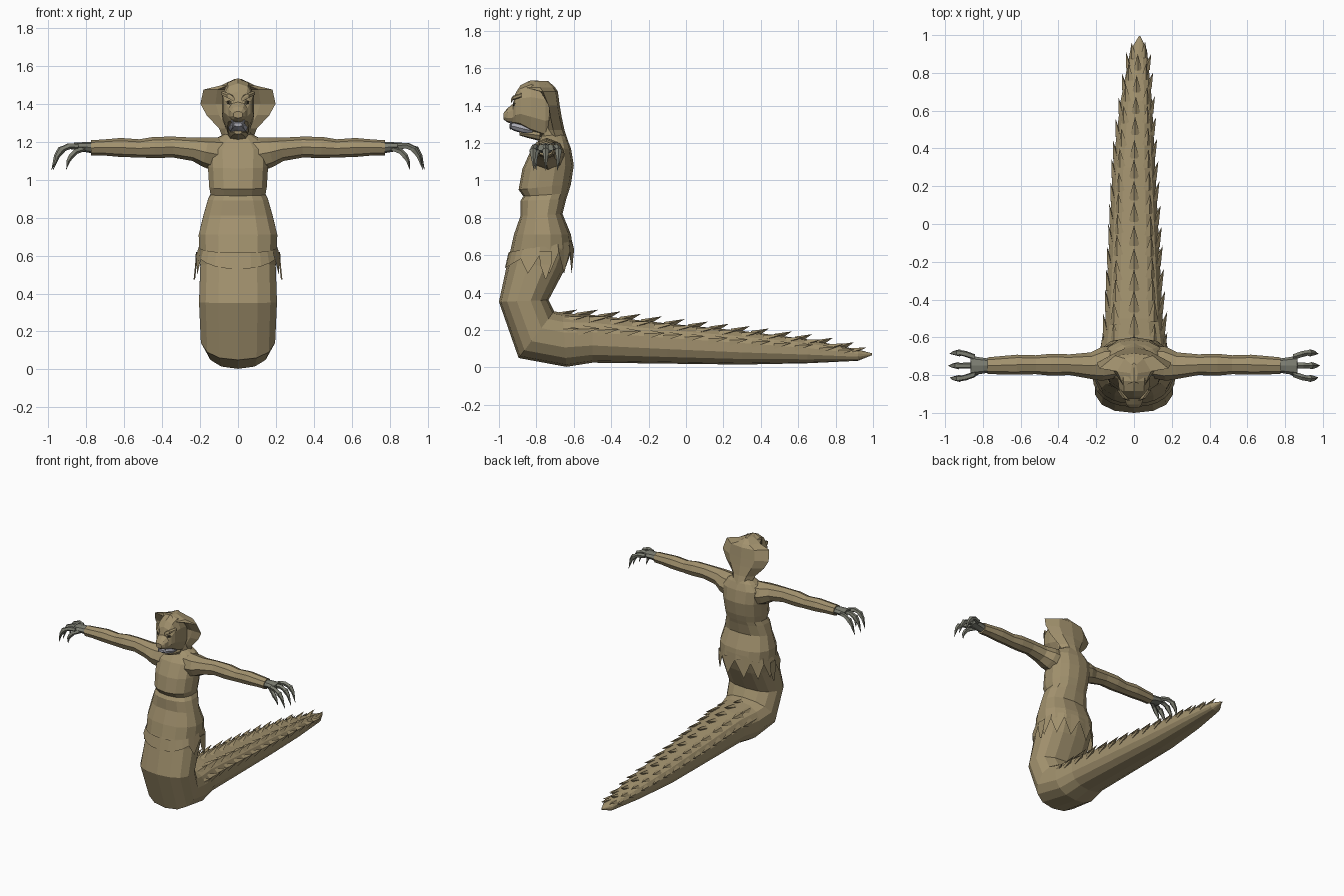
import bpy, bmesh, math, random
from mathutils import Vector as V
random.seed(4)

def material(name, rgb):
    m = bpy.data.materials.new(name)
    m.diffuse_color = (*rgb, 1)
    return m

TAN = material("tan hide", (0.36, 0.285, 0.155))
GREY = material("grey claw", (0.20, 0.205, 0.165))
PALE = material("pale jaw", (0.40, 0.40, 0.45))
DARK = material("dark eye", (0.06, 0.05, 0.03))

def finish(bm, name, mat):
    bmesh.ops.recalc_face_normals(bm, faces=bm.faces)
    me = bpy.data.meshes.new(name)
    bm.to_mesh(me)
    bm.free()
    me.materials.append(mat)
    ob = bpy.data.objects.new(name, me)
    bpy.context.collection.objects.link(ob)
    return ob

def loft(name, rings, mat, cap=True):
    bm = bmesh.new()
    vs = [[bm.verts.new(p) for p in r] for r in rings]
    n = len(vs[0])
    for a, b in zip(vs, vs[1:]):
        for i in range(n):
            j = (i + 1) % n
            bm.faces.new((a[i], a[j], b[j], b[i]))
    if cap:
        bm.faces.new(vs[0])
        bm.faces.new(vs[-1])
    return finish(bm, name, mat)

def power(v, p):
    return math.copysign(abs(v) ** p, v)

def ring(ay, az, by, bz, w, cx=0, n=14, p=0.85):
    """Cross-section spanning from point A to point B, with half width w."""
    a, b = V((cx, ay, az)), V((cx, by, bz))
    c, u = (a + b) / 2, (b - a) / 2
    out = []
    for i in range(n):
        t = 2 * math.pi * i / n
        out.append(c - u * power(math.cos(t), p) + V((w * power(math.sin(t), p), 0, 0)))
    return out

# Tail: y, bottom, top, half width, sideways drift
TAIL = [(0.995, 0.065, 0.075, 0.004, 0.03), (0.92, 0.035, 0.095, 0.045, 0.025),
        (0.65, 0.022, 0.15, 0.085, 0.012), (0.3, 0.015, 0.195, 0.115, 0.0),
        (-0.1, 0.02, 0.235, 0.135, 0.0), (-0.5, 0.025, 0.28, 0.155, 0.0)]
body = [ring(y, b, y, t, w, cx) for y, b, t, w, cx in TAIL]

# Coil bend, hips, torso and neck: front point, back point, half width
body += [ring(*r) for r in [
    (-0.64, 0.003, -0.66, 0.29, 0.18), (-0.895, 0.05, -0.705, 0.30, 0.20),
    (-1.0, 0.35, -0.735, 0.36, 0.21), (-0.955, 0.56, -0.645, 0.53, 0.203),
    (-0.94, 0.62, -0.605, 0.64, 0.208), (-0.92, 0.71, -0.615, 0.71, 0.212),
    (-0.885, 0.81, -0.66, 0.82, 0.185), (-0.885, 0.89, -0.64, 0.90, 0.162),
    (-0.87, 0.915, -0.63, 0.93, 0.148), (-0.895, 0.95, -0.615, 0.98, 0.155),
    (-0.875, 1.06, -0.60, 1.08, 0.162), (-0.83, 1.16, -0.615, 1.17, 0.165),
    (-0.79, 1.21, -0.635, 1.22, 0.12), (-0.775, 1.235, -0.65, 1.25, 0.07),
    (-0.78, 1.30, -0.67, 1.30, 0.065)]]
loft("body_and_tail", body, TAN)

# Tail scales: rows of pointed plates that sweep backwards
def tail_at(y):
    for a, b in zip(TAIL, TAIL[1:]):
        if a[0] >= y >= b[0]:
            f = (a[0] - y) / (a[0] - b[0])
            return [p + (q - p) * f for p, q in zip(a, b)]
    return [y, 0.02, 0.285, 0.165, 0]

def spike(bm, y, deg, size, lift):
    _, zb, zt, w, cx = tail_at(y)
    a = math.radians(deg)
    h = (zt - zb) / 2
    c, s = power(math.cos(a), 0.85), power(math.sin(a), 0.85)
    pos = V((cx + w * c, y, zb + h + h * s))
    nrm = V((math.cos(a) / w, 0, math.sin(a) / h)).normalized()
    tan = V((-nrm.z, 0, nrm.x)) * size * 0.28
    base = [pos - tan - nrm * 0.008, pos + nrm * 0.006, pos + tan - nrm * 0.008]
    mid = pos + V((0, size * 0.55, 0)) - nrm * 0.01
    tip = pos + V((0, size, 0)) + nrm * lift
    a, b, c, m, t = [bm.verts.new(p) for p in base + [mid, tip]]
    for f in ((a, b, t), (b, c, t), (c, m, t), (m, a, t), (a, m, c, b)):
        bm.faces.new(f)

bm = bmesh.new()
for deg, lift in ((90, 0.024), (55, 0.012), (125, 0.010), (18, 0.020), (162, 0.008)):
    for i in range(14):
        y = -0.70 + 0.117 * i + (0.055 if deg in (55, 125) else 0) + random.uniform(-0.01, 0.01)
        if y < 0.88:
            spike(bm, y, deg, 0.125 - 0.003 * i, lift * (1 - 0.02 * i))
finish(bm, "tail_scales", TAN)

# Hip wrap: pointed front edge, ragged flaps behind
N = 24
rows = [[], []]
for i in range(N):
    t = 2 * math.pi * i / N
    front = math.cos(t)
    zt = 0.625 - 0.03 * front
    zb = zt - 0.025
    if front > 0.3:
        zb = 0.60 - 0.07 * (front - 0.3) / 0.7
    elif i % 2:
        zb = 0.50
    for r, z, o in ((rows[0], zt + 0.02, 0.0), (rows[1], zb, 0.014)):
        cy = -0.785 + 0.06 * (z - 0.55)
        r.append(V(((0.207 + o) * power(math.sin(t), 0.85),
                    cy - (0.168 + o) * power(front, 0.85), z)))
loft("hip_wrap", rows, TAN, cap=False)

# Hood: spread cobra cowl; z, half width, back y, edge y, front y
hood = []
for z, w, yb, ye, yf in [
        (1.08, 0.11, -0.60, -0.65, -0.70), (1.21, 0.075, -0.63, -0.69, -0.75),
        (1.27, 0.10, -0.65, -0.71, -0.74), (1.34, 0.165, -0.665, -0.725, -0.735),
        (1.40, 0.198, -0.675, -0.735, -0.735), (1.475, 0.182, -0.685, -0.765, -0.78),
        (1.497, 0.09, -0.70, -0.78, -0.86), (1.53, 0.02, -0.735, -0.79, -0.84)]:
    half = [(0, yb), (0.55 * w, yb - 0.012), (w, ye), (0.6 * w, yf + 0.003), (0, yf)]
    pts = half + [(-x, y) for x, y in half[3:0:-1]]
    hood.append([V((x, y, z)) for x, y in pts])
loft("hood", hood, TAN)

# Head: snout to crown
loft("head", [ring(y, zb, y, zt, w, n=10) for y, w, zb, zt in [
    (-0.975, 0.025, 1.325, 1.36), (-0.955, 0.042, 1.31, 1.385),
    (-0.925, 0.052, 1.30, 1.41), (-0.912, 0.068, 1.295, 1.465),
    (-0.885, 0.082, 1.285, 1.508), (-0.83, 0.088, 1.25, 1.535),
    (-0.75, 0.085, 1.22, 1.53), (-0.69, 0.06, 1.28, 1.47)]], TAN)

# Lower jaw
loft("lower_jaw", [ring(y, zb, y, zt, w, n=8) for y, w, zb, zt in [
    (-0.945, 0.022, 1.28, 1.30), (-0.92, 0.042, 1.265, 1.312),
    (-0.87, 0.052, 1.25, 1.30), (-0.82, 0.05, 1.245, 1.285)]], PALE)
loft("chin", [ring(y, zb, y, zt, w, n=8) for y, w, zb, zt in [
    (-0.89, 0.02, 1.24, 1.26), (-0.84, 0.045, 1.225, 1.27), (-0.78, 0.055, 1.21, 1.27)]], TAN)

def tube(name, pts, mat, n=6):
    """Sweep in the x-z plane; points are (x, y, z, radius in plane, radius in y)."""
    rings = []
    for i, (x, y, z, r, ry) in enumerate(pts):
        p, q = pts[max(i - 1, 0)], pts[min(i + 1, len(pts) - 1)]
        d = V((q[0] - p[0], 0, q[2] - p[2])).normalized()
        nrm = V((-d.z, 0, d.x))
        rings.append([V((x, y, z)) + nrm * r * math.cos(2 * math.pi * k / n)
                      + V((0, ry * math.sin(2 * math.pi * k / n), 0)) for k in range(n)])
    return loft(name, rings, mat)

for s, side in ((1, "left"), (-1, "right")):
    # Arm
    tube(side + "_arm", [(s * x, y, z, r, ry) for x, y, z, r, ry in [
        (0.09, -0.73, 1.13, 0.095, 0.085), (0.17, -0.74, 1.145, 0.078, 0.09),
        (0.23, -0.75, 1.16, 0.062, 0.07), (0.34, -0.745, 1.172, 0.055, 0.055),
        (0.44, -0.745, 1.17, 0.056, 0.058), (0.52, -0.745, 1.165, 0.048, 0.05),
        (0.62, -0.745, 1.17, 0.05, 0.053), (0.71, -0.748, 1.17, 0.042, 0.048),
        (0.775, -0.75, 1.168, 0.04, 0.044)]], TAN, 8)
    # Palm
    tube(side + "_palm", [(s * x, -0.75, z, r, ry) for x, z, r, ry in [
        (0.76, 1.168, 0.03, 0.036), (0.80, 1.172, 0.027, 0.042), (0.865, 1.175, 0.02, 0.052)]], GREY, 8)
    # Clawed fingers
    for k, dy in enumerate((-0.045, 0.0, 0.045)):
        y = -0.75 + dy
        far = 0.0 if dy == 0 else -0.008
        tube(f"{side}_finger_{k}", [(s * (x + far), y + dy * e, z, r, r) for x, e, z, r in [
            (0.85, 0, 1.175, 0.016), (0.895, 0.35, 1.178, 0.017), (0.925, 0.5, 1.165, 0.015),
            (0.935, 0.5, 1.16, 0.02), (0.96, 0.5, 1.125, 0.013), (0.983, 0.4, 1.052, 0.001)]], GREY, 5)
    # Thumb
    tube(side + "_thumb", [(s * x, y, z, r, r) for x, y, z, r in [
        (0.81, -0.775, 1.165, 0.014), (0.855, -0.80, 1.15, 0.016), (0.88, -0.808, 1.125, 0.016),
        (0.895, -0.808, 1.10, 0.011), (0.905, -0.80, 1.055, 0.001)]], GREY, 5)
    # Brow ridge and eye
    loft(side + "_brow", [ring(y, z - 0.012, y, z + 0.012, w, s * x, n=6) for y, z, w, x in [
        (-0.935, 1.425, 0.008, 0.025), (-0.925, 1.44, 0.016, 0.045), (-0.88, 1.455, 0.014, 0.078)]], TAN)
    loft(side + "_eye", [ring(y, 1.397, y, 1.417, w, s * x, n=6) for y, w, x in [
        (-0.926, 0.010, 0.042), (-0.905, 0.012, 0.056)]], DARK)
    # Fang
    tube(side + "_fang", [(s * 0.03, -0.935, 1.315, 0.007, 0.007),
                          (s * 0.028, -0.94, 1.27, 0.001, 0.001)], PALE, 4)
    # Side flap hanging at the hip
    loft(side + "_hip_flap", [[V((s * x, -0.75 + d * h, z)) for x, d in ((o, -1), (o, 1), (o - 0.008, 0))]
         for o, h, z in ((0.222, 0.035, 0.62), (0.226, 0.03, 0.55), (0.234, 0.004, 0.475))], TAN)
